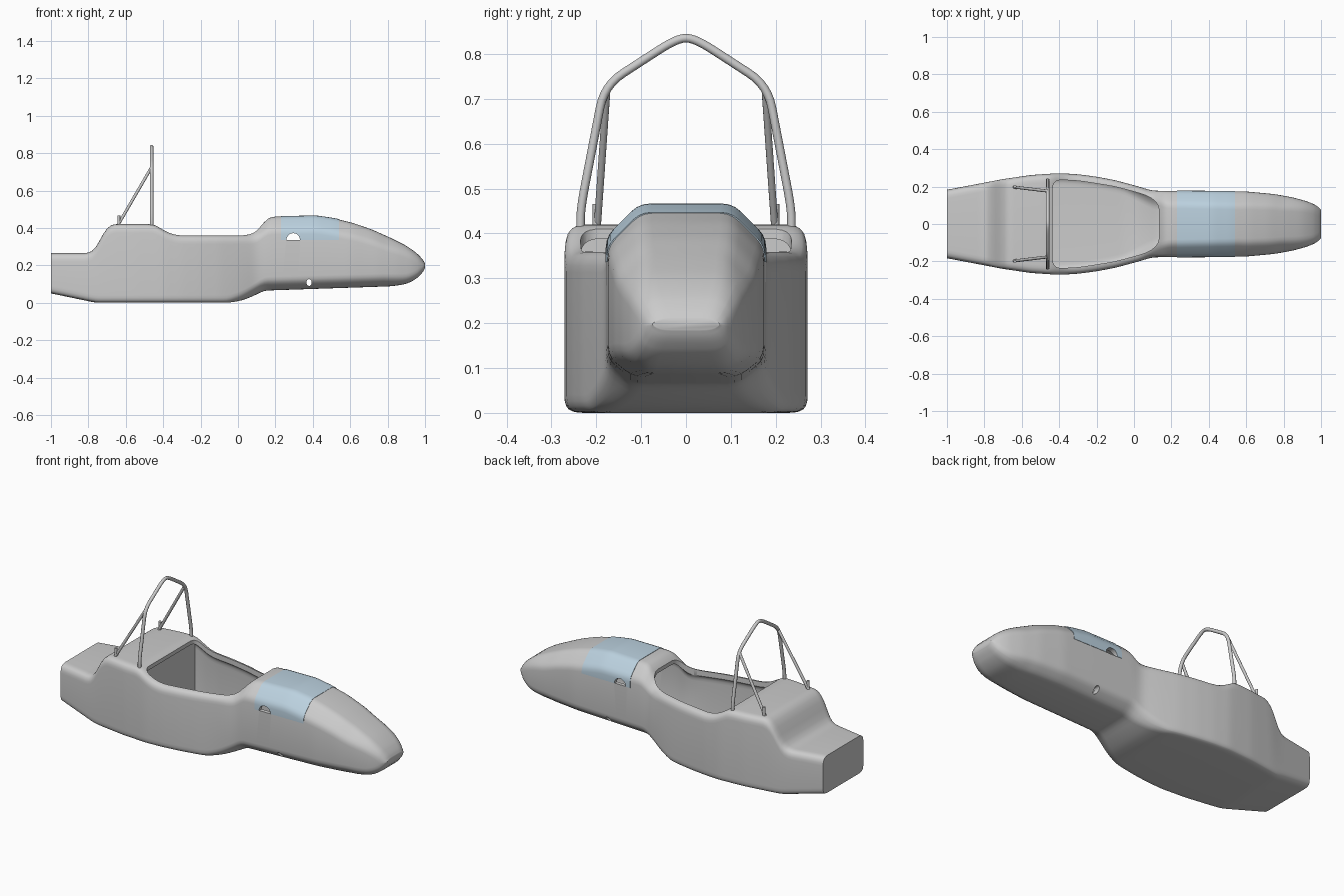
import bpy, bmesh, math
from mathutils import Vector

if "Cube" in bpy.data.objects:
    bpy.data.objects.remove(bpy.data.objects["Cube"])

# Hull shape curves along x: top line, bottom line, half width, corner chamfers
TOP = [(-1, .265), (-.8, .265), (-.765, .285), (-.71, .39), (-.675, .42), (-.45, .42), (-.4, .39),
       (-.36, .37), (-.31, .36), (.03, .36), (.08, .375), (.12, .405), (.15, .445), (.175, .46),
       (.42, .465), (.52, .45), (.62, .425), (.72, .39), (.82, .345), (.9, .305), (.95, .27),
       (.985, .238), (1, .21)]
BOTTOM = [(-1, .05), (-.76, 0), (-.05, 0), (.02, .012), (.08, .035), (.14, .065), (.82, .088),
          (.9, .1), (.95, .125), (.985, .155), (1, .185)]
WIDTH = [(-1, .183), (-.7, .24), (-.55, .262), (-.4, .272), (-.3, .266), (-.2, .253), (-.1, .234),
         (0, .207), (.1, .178), (.6, .174), (.75, .16), (.85, .142), (.93, .12), (.985, .095), (1, .075)]
TOP_CH = [(.03, .022), (.18, .07), (.55, .075), (.8, .06), (1, .02)]
BOT_CH = [(-.05, .02), (.14, .06), (.8, .055), (1, .02)]


def lerp(tab, x):
    if x <= tab[0][0]:
        return tab[0][1]
    for (a, p), (b, q) in zip(tab, tab[1:]):
        if x <= b:
            return p + (q - p) * (x - a) / (b - a)
    return tab[-1][1]


def value(tab, x):
    w = min(.02, 1 - x, 1 + x)
    return sum(lerp(tab, x + w * k / 3) for k in range(-3, 4)) / 7


def rounded(pts, r, n=4, closed=True):
    """Round the corners of a polyline with n points per corner."""
    pts = [Vector(p) for p in pts]
    out = []
    for i, p in enumerate(pts):
        if not closed and i in (0, len(pts) - 1):
            out.append(p)
            continue
        a, b = pts[i - 1] - p, pts[(i + 1) % len(pts)] - p
        s = p + a.normalized() * min(r, a.length * .45)
        e = p + b.normalized() * min(r, b.length * .45)
        for k in range(n):
            t = k / (n - 1)
            out.append(s * (1 - t) ** 2 + p * 2 * t * (1 - t) + e * t * t)
    return out


def section(x, d=0):
    """Chamfered hull cross-section at x, inset by d."""
    h, zt, zb = value(WIDTH, x) - d, value(TOP, x) - d, value(BOTTOM, x) + d
    c, b = value(TOP_CH, x), value(BOT_CH, x)
    cz, bz = min(c, .4 * (zt - zb)), min(b * .8, .4 * (zt - zb))
    half = [(h - b, zb), (h, zb + bz), (h, zt - cz), (h - c, zt)]
    pts = half + [(-y, z) for y, z in reversed(half)]
    return [(x, p.x, p.y) for p in rounded(pts, .025)]


def loft(name, rings, caps=True):
    bm = bmesh.new()
    rows = [[bm.verts.new(p) for p in ring] for ring in rings]
    n = len(rows[0])
    for a, b in zip(rows, rows[1:]):
        for i in range(n):
            bm.faces.new((a[i], a[(i + 1) % n], b[(i + 1) % n], b[i]))
    if caps:
        bm.faces.new(rows[0])
        bm.faces.new(rows[-1])
    bmesh.ops.recalc_face_normals(bm, faces=bm.faces)
    me = bpy.data.meshes.new(name)
    bm.to_mesh(me)
    bm.free()
    ob = bpy.data.objects.new(name, me)
    bpy.context.collection.objects.link(ob)
    return ob


def activate(ob):
    bpy.ops.object.select_all(action='DESELECT')
    ob.select_set(True)
    bpy.context.view_layer.objects.active = ob


def cut(ob, cutter):
    activate(ob)
    m = ob.modifiers.new("cut", 'BOOLEAN')
    m.operation, m.solver, m.object = 'DIFFERENCE', 'EXACT', cutter
    bpy.ops.object.modifier_apply(modifier=m.name)


def smooth(ob, deg=35):
    activate(ob)
    bpy.ops.object.shade_smooth_by_angle(angle=math.radians(deg))


def tube(name, pts, r):
    cu = bpy.data.curves.new(name, 'CURVE')
    cu.dimensions, cu.bevel_depth, cu.bevel_resolution, cu.use_fill_caps = '3D', r, 4, True
    sp = cu.splines.new('POLY')
    sp.points.add(len(pts) - 1)
    for q, p in zip(sp.points, pts):
        q.co = (*p, 1)
    ob = bpy.data.objects.new(name, cu)
    bpy.context.collection.objects.link(ob)
    activate(ob)
    bpy.ops.object.convert(target='MESH')
    smooth(bpy.context.object, 50)


def span(a, b, n):
    return [a + (b - a) * i / n for i in range(n + 1)]


# Hull, with stations crowded towards the nose tip
xs = span(-1, .9, 95) + [.9 + .1 * math.sin(math.pi / 2 * t) for t in span(0, 1, 10)[1:]]
hull = loft("hull", [section(x) for x in xs])

# Cutters: hollow interior, cockpit opening, half-moon side ports, low cross hole
cavity = loft("cavity_cutter", [section(x, .022) for x in span(-.445, .86, 65)])
side = [(-.435, .237), (-.3, .232), (-.1, .2), (.075, .152), (.135, .105)]
outline = rounded(side + [(x, -y) for x, y in reversed(side)], .05, 7)
opening = loft("opening_cutter", [[(p.x, p.y, z) for p in outline] for z in (.25, .6)])
arc = [(.295 + .036 * math.cos(t), .336 + .036 * math.sin(t)) for t in span(0, math.pi, 16)]
port = loft("port_cutter", [[(x, y, z) for x, z in arc] for y in (-.4, .4)])
ring = [(.38 + .014 * math.cos(t), .108 + .018 * math.sin(t)) for t in span(0, 2 * math.pi, 20)[:-1]]
hole = loft("hole_cutter", [[(x, y, z) for x, z in ring] for y in (-.4, .4)])
for c in (cavity, opening, port, hole):
    cut(hull, c)
smooth(hull)

# Tinted cover wrapped over the nose
cover = loft("windscreen_cover", [section(x, -.002) for x in span(.23, .54, 20)], caps=False)
bm = bmesh.new()
bm.from_mesh(cover.data)
bmesh.ops.bisect_plane(bm, geom=bm.verts[:] + bm.edges[:] + bm.faces[:], plane_co=(0, 0, .336),
                       plane_no=(0, 0, 1), clear_inner=True)
bm.to_mesh(cover.data)
bm.free()
activate(cover)
sol = cover.modifiers.new("thickness", 'SOLIDIFY')
sol.thickness = .004
bpy.ops.object.modifier_apply(modifier=sol.name)
cut(cover, port)
tint = bpy.data.materials.new("tinted_blue")
tint.diffuse_color = (.5, .64, .74, 1)
tint.use_nodes = True
tint.node_tree.nodes["Principled BSDF"].inputs["Base Color"].default_value = tint.diffuse_color
cover.data.materials.clear()
cover.data.materials.append(tint)
smooth(cover)

for c in (cavity, opening, port, hole):
    bpy.data.objects.remove(c, do_unlink=True)

# Roll hoop, rear braces and their mounting posts
X = -.462
half = [(X, .235, .40), (X, .235, .455), (X, .182, .73), (X, .02, .835)]
hoop = half + [(x, -y, z) for x, y, z in reversed(half)]
tube("roll_hoop", rounded(hoop, .05, 7, closed=False), .0095)
for s, tag in ((1, "left"), (-1, "right")):
    tube("brace_" + tag, [(X, .176 * s, .725), (-.645, .198 * s, .41)], .008)
    tube("brace_post_" + tag, [(-.637, .2 * s, .40), (-.637, .2 * s, .466)], .008)
